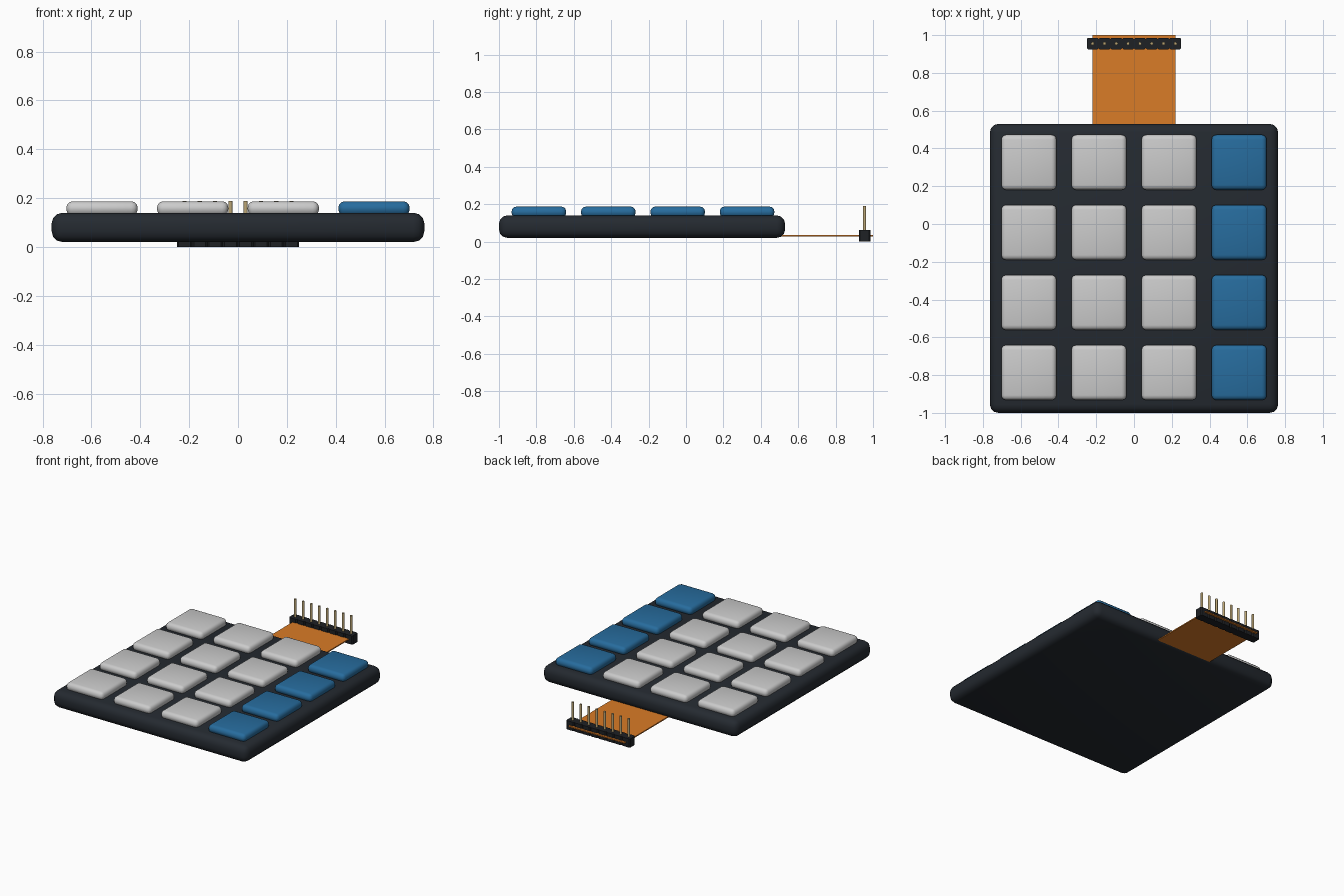
import bpy, bmesh
from mathutils import Matrix

if "Cube" in bpy.data.objects:
    bpy.data.objects.remove(bpy.data.objects["Cube"])


def material(name, rgb):
    m = bpy.data.materials.new(name)
    m.diffuse_color = (*rgb, 1)
    m.use_nodes = True
    m.node_tree.nodes["Principled BSDF"].inputs["Base Color"].default_value = m.diffuse_color
    return m


DARK = material("dark_plastic", (0.018, 0.023, 0.03))
BLACK = material("header_black", (0.013, 0.015, 0.018))
WHITE = material("key_white", (0.74, 0.75, 0.75))
BLUE = material("key_blue", (0.02, 0.15, 0.34))
ORANGE = material("flex_orange", (0.70, 0.20, 0.02))
BRASS = material("pin_brass", (0.50, 0.38, 0.18))


def finish(name, bm, mat):
    mesh = bpy.data.meshes.new(name)
    bm.to_mesh(mesh)
    bm.free()
    mesh.materials.append(mat)
    ob = bpy.data.objects.new(name, mesh)
    bpy.context.collection.objects.link(ob)
    return ob


def box(name, lo, hi, mat, bevel=0, segments=1, vertical_only=False):
    """Box between two corners with optionally rounded edges."""
    bm = bmesh.new()
    size = [h - l for l, h in zip(lo, hi)]
    mid = [(l + h) / 2 for l, h in zip(lo, hi)]
    bmesh.ops.create_cube(bm, size=1, matrix=Matrix.Translation(mid) @ Matrix.Diagonal((*size, 1)))
    if bevel:
        edges = [e for e in bm.edges if not vertical_only
                 or abs(e.verts[0].co.z - e.verts[1].co.z) > 1e-5]
        bmesh.ops.bevel(bm, geom=edges, offset=bevel, segments=segments,
                        profile=0.5, affect='EDGES')
    return finish(name, bm, mat)


# Housing
box("housing", (-0.763, -1.0, 0.02), (0.763, 0.53, 0.14), DARK, 0.045, 3)

# 4 x 4 key grid, right column blue
PITCH, HALF = 0.371, 0.146
for row in range(4):
    for col in range(4):
        x = (col - 1.5) * PITCH
        y = -0.23 + (1.5 - row) * PITCH
        box(f"key_{row}_{col}", (x - HALF, y - HALF, 0.128), (x + HALF, y + HALF, 0.187),
            BLUE if col == 3 else WHITE, 0.026, 3)

# Flat flexible cable leaving the back of the housing
box("ribbon_cable", (-0.221, 0.42, 0.027), (0.221, 1.0, 0.035), ORANGE)

# Pin header: a chamfered block and an upright pin per contact
STEP, HEADER_Y = 0.0625, 0.955
for i in range(8):
    x = (i - 3.5) * STEP
    box(f"header_block_{i}", (x - STEP / 2, HEADER_Y - 0.031, 0.0),
        (x + STEP / 2, HEADER_Y + 0.031, 0.062), BLACK, 0.007, 1, True)
    bm = bmesh.new()
    bmesh.ops.create_cone(bm, cap_ends=True, segments=12, radius1=0.0085, radius2=0.0085,
                          depth=0.17, matrix=Matrix.Translation((x, HEADER_Y, 0.104)))
    finish(f"header_pin_{i}", bm, BRASS)

# Smooth the rounded edges, keep hard corners
bpy.ops.object.select_all(action='DESELECT')
for ob in bpy.context.collection.objects:
    if ob.name.startswith(("housing", "key", "header_pin")):
        ob.select_set(True)
        bpy.context.view_layer.objects.active = ob
bpy.ops.object.shade_smooth_by_angle(angle=0.6)
